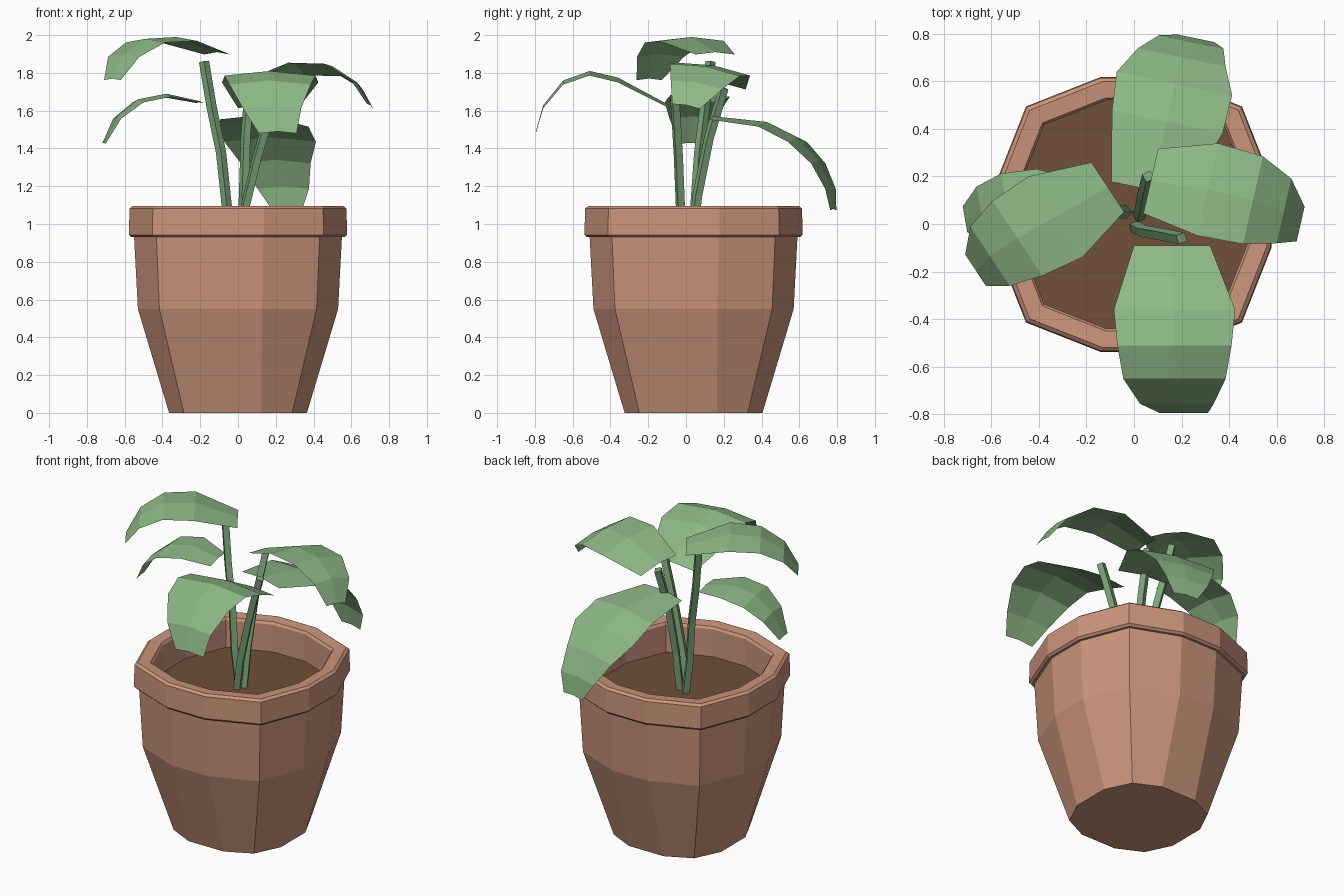
import bpy
from mathutils import Vector

if "Cube" in bpy.data.objects:
    bpy.data.objects.remove(bpy.data.objects["Cube"])


def material(name, color):
    m = bpy.data.materials.new(name)
    m.diffuse_color = (*color, 1)
    m.use_nodes = True
    m.node_tree.nodes["Principled BSDF"].inputs["Base Color"].default_value = m.diffuse_color
    return m


CLAY = material("clay", (0.60, 0.30, 0.20))
SOIL = material("soil", (0.16, 0.08, 0.04))
STEM = material("stem_green", (0.20, 0.38, 0.19))
LEAF = material("leaf_green", (0.27, 0.48, 0.24))
POT_Y = 0.04


def make(name, verts, faces, mat):
    me = bpy.data.meshes.new(name)
    me.from_pydata(verts, [], faces)
    me.materials.append(mat)
    ob = bpy.data.objects.new(name, me)
    bpy.context.collection.objects.link(ob)
    return ob


def ring(r, z, s=0.24):
    """Twelve-sided rounded square of half width r."""
    pts = []
    for cx, cy in ((1, 0), (0, 1), (-1, 0), (0, -1)):
        for u, v in ((1, -s), (1, s), (0.785, 0.785)):
            pts.append((r * (u * cx - v * cy), r * (u * cy + v * cx) + POT_Y, z))
    return pts


def bridge(rows, n):
    return [(i * n + j, i * n + (j + 1) % n, (i + 1) * n + (j + 1) % n, (i + 1) * n + j)
            for i in range(rows - 1) for j in range(n)]


# Pot: base, tapered body, overhanging rim and inner wall
profile = [(0.365, 0, 0.34), (0.53, 0.55, 0.24), (0.55, 0.93, 0.24), (0.565, 0.93, 0.24),
           (0.578, 0.943, 0.24), (0.574, 1.082, 0.24), (0.558, 1.095, 0.24),
           (0.49, 1.09, 0.24), (0.48, 1.075, 0.24), (0.48, 0.88, 0.24)]
verts = [p for row in profile for p in ring(*row)]
make("pot", verts, bridge(len(profile), 12) + [tuple(range(11, -1, -1))], CLAY)

# Soil
make("soil", ring(0.48, 0.9), [tuple(range(12))], SOIL)


# Stems: five-sided bent tubes
def stem(name, pts):
    cu = bpy.data.curves.new(name, 'CURVE')
    cu.dimensions = '3D'
    cu.bevel_depth = 0.027
    cu.bevel_resolution = 0
    cu.use_fill_caps = True
    sp = cu.splines.new('POLY')
    sp.points.add(len(pts) - 1)
    for p, co in zip(sp.points, pts):
        p.co = (*co, 1)
    tmp = bpy.data.objects.new(name, cu)
    bpy.context.collection.objects.link(tmp)
    me = bpy.data.meshes.new_from_object(tmp.evaluated_get(bpy.context.evaluated_depsgraph_get()))
    bpy.data.objects.remove(tmp)
    me.materials.clear()
    me.materials.append(STEM)
    for f in me.polygons:
        f.use_smooth = False
    bpy.context.collection.objects.link(bpy.data.objects.new(name, me))


stem("stem_left", [(-0.03, 0.05, 0.88), (-0.06, 0.05, 1.1), (-0.09, 0.07, 1.38),
                   (-0.14, 0.1, 1.62), (-0.18, 0.13, 1.86)])
stem("stem_right", [(0, -0.01, 0.88), (0.04, -0.03, 1.1), (0.1, -0.04, 1.35),
                    (0.15, -0.05, 1.52), (0.2, -0.06, 1.68)])
stem("stem_back", [(0.02, 0.03, 0.88), (0.03, 0.06, 1.15), (0.04, 0.12, 1.45), (0.06, 0.2, 1.72)])


# Leaves: arched blades; stations are (x, y, z of midrib, half width)
def leaf(name, side, stations):
    side = Vector(side)
    verts = []
    for x, y, z, w in stations:
        c = Vector((x, y, z))
        fold = Vector((0, 0, 0.1 * w))
        verts += [c - side * w - fold, c, c + side * w - fold]
    faces = [(3 * i + j, 3 * i + j + 1, 3 * i + j + 4, 3 * i + j + 3)
             for i in range(len(stations) - 1) for j in range(2)]
    ob = make(name, verts, faces, LEAF)
    if ob.data.polygons[0].normal.z < 0:
        ob.data.flip_normals()


leaf("leaf_front", (1, 0, 0), [(0.16, -0.09, 1.63, 0.16), (0.17, -0.36, 1.775, 0.255),
     (0.17, -0.51, 1.81, 0.24), (0.17, -0.65, 1.76, 0.215),
     (0.18, -0.755, 1.63, 0.155), (0.21, -0.795, 1.49, 0.1)])
leaf("leaf_back", (0.97, -0.2, 0), [(0.06, 0.145, 1.57, 0.16), (0.14, 0.43, 1.54, 0.24),
     (0.17, 0.59, 1.46, 0.25), (0.2, 0.7, 1.34, 0.19), (0.24, 0.765, 1.2, 0.14), (0.26, 0.78, 1.08, 0.08)])
leaf("leaf_right", (0.22, 0.97, -0.17), [(0.07, 0.18, 1.75, 0.14), (0.31, 0.145, 1.84, 0.2),
     (0.5, 0.1, 1.835, 0.19), (0.63, 0.055, 1.75, 0.14), (0.7, 0, 1.63, 0.075)])
leaf("leaf_upper_left", (-0.55, 0.83, 0), [(-0.11, 0.155, 1.91, 0.125), (-0.33, 0.03, 1.99, 0.205),
     (-0.49, -0.06, 1.98, 0.19), (-0.605, -0.135, 1.9, 0.15), (-0.665, -0.195, 1.77, 0.08)])
leaf("leaf_lower_left", (-0.17, 0.98, 0), [(-0.2, 0.08, 1.65, 0.1), (-0.38, 0.07, 1.69, 0.165),
     (-0.53, 0.05, 1.66, 0.165), (-0.64, 0.035, 1.57, 0.125), (-0.71, 0.02, 1.43, 0.055)])
